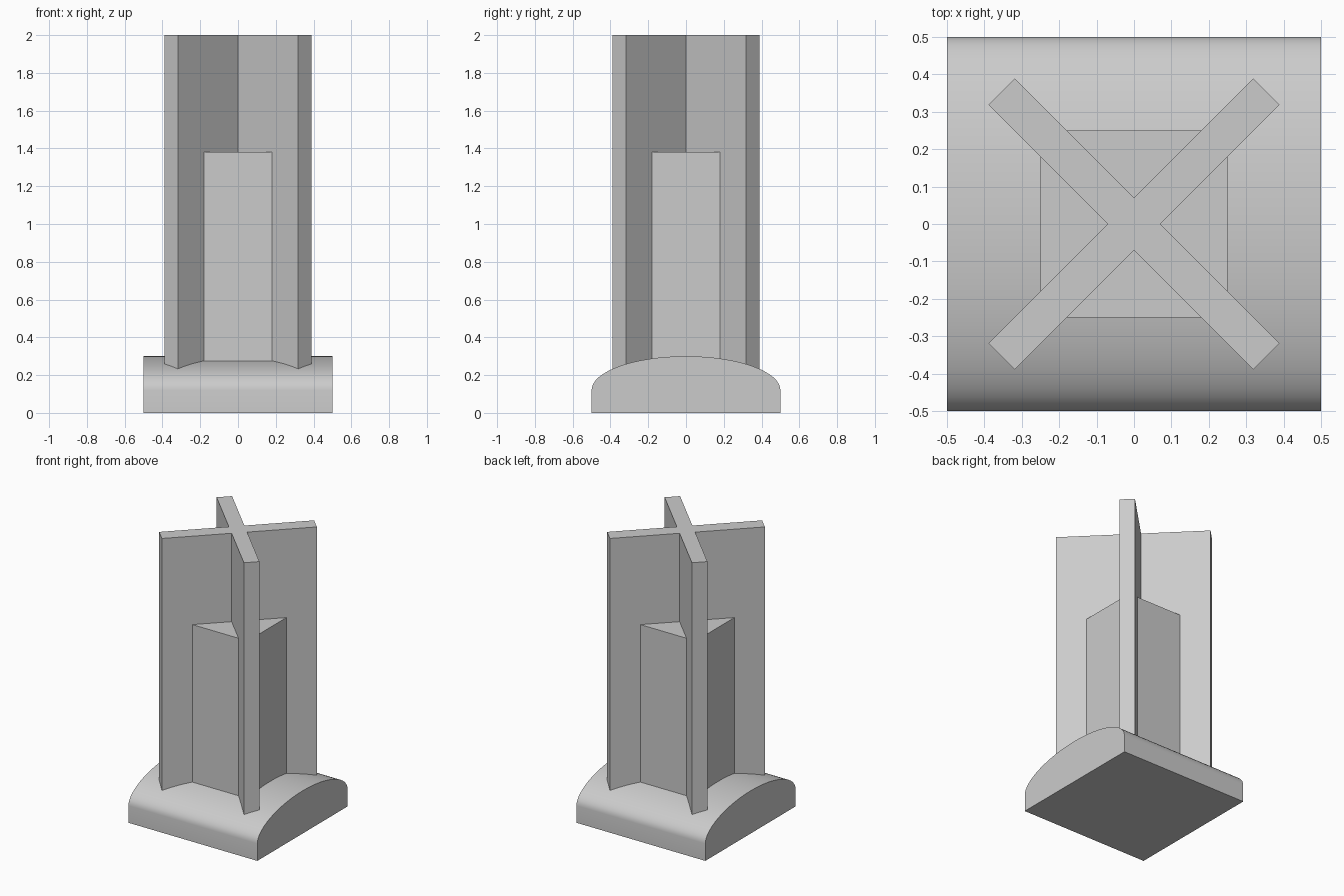
import bpy
import bmesh
import math

cube = bpy.data.objects.get("Cube")
if cube:
    bpy.data.objects.remove(cube, do_unlink=True)

grey = bpy.data.materials.new("plain grey")
grey.use_nodes = True
colour = (0.6, 0.6, 0.6, 1)
grey.diffuse_color = colour
grey.node_tree.nodes["Principled BSDF"].inputs["Base Color"].default_value = colour


def prism(name, outline, offset):
    """Extrude a closed outline of 3D points along an offset."""
    bm = bmesh.new()
    face = bm.faces.new([bm.verts.new(p) for p in outline])
    grown = bmesh.ops.extrude_face_region(bm, geom=[face])
    moved = [v for v in grown["geom"] if isinstance(v, bmesh.types.BMVert)]
    bmesh.ops.translate(bm, verts=moved, vec=offset)
    bmesh.ops.recalc_face_normals(bm, faces=bm.faces[:])
    mesh = bpy.data.meshes.new(name)
    bm.to_mesh(mesh)
    bm.free()
    mesh.materials.append(grey)
    obj = bpy.data.objects.new(name, mesh)
    bpy.context.collection.objects.link(obj)
    return obj


# Base: square slab with a half-ellipse top running along x
half, wall, rise, steps = 0.5, 0.12, 0.18, 32
arc = [math.pi * i / steps for i in range(steps + 1)]
outline = [(-half, -half, 0), (-half, half, 0)]
outline += [(-half, half * math.cos(a), wall + rise * math.sin(a)) for a in arc]
base = prism("domed_base", outline, (2 * half, 0, 0))
bpy.ops.object.select_all(action="DESELECT")
base.select_set(True)
bpy.context.view_layer.objects.active = base
bpy.ops.object.shade_smooth_by_angle(angle=math.radians(30))

# Core: square block sunk into the base
c, sunk = 0.25, 0.1
square = [(-c, -c, sunk), (c, -c, sunk), (c, c, sunk), (-c, c, sunk)]
prism("square_core", square, (0, 0, 1.38 - sunk))

# Fins: one diagonal cross, each arm a quarter turn from the last
reach, thick = 0.5, 0.05
cross = []
for k in range(4):
    turn = math.pi / 4 + k * math.pi / 2
    for u, v in ((reach, -thick), (reach, thick), (thick, thick)):
        cross.append((u * math.cos(turn) - v * math.sin(turn),
                      u * math.sin(turn) + v * math.cos(turn), sunk))
prism("cross_fins", cross, (0, 0, 2 - sunk))
